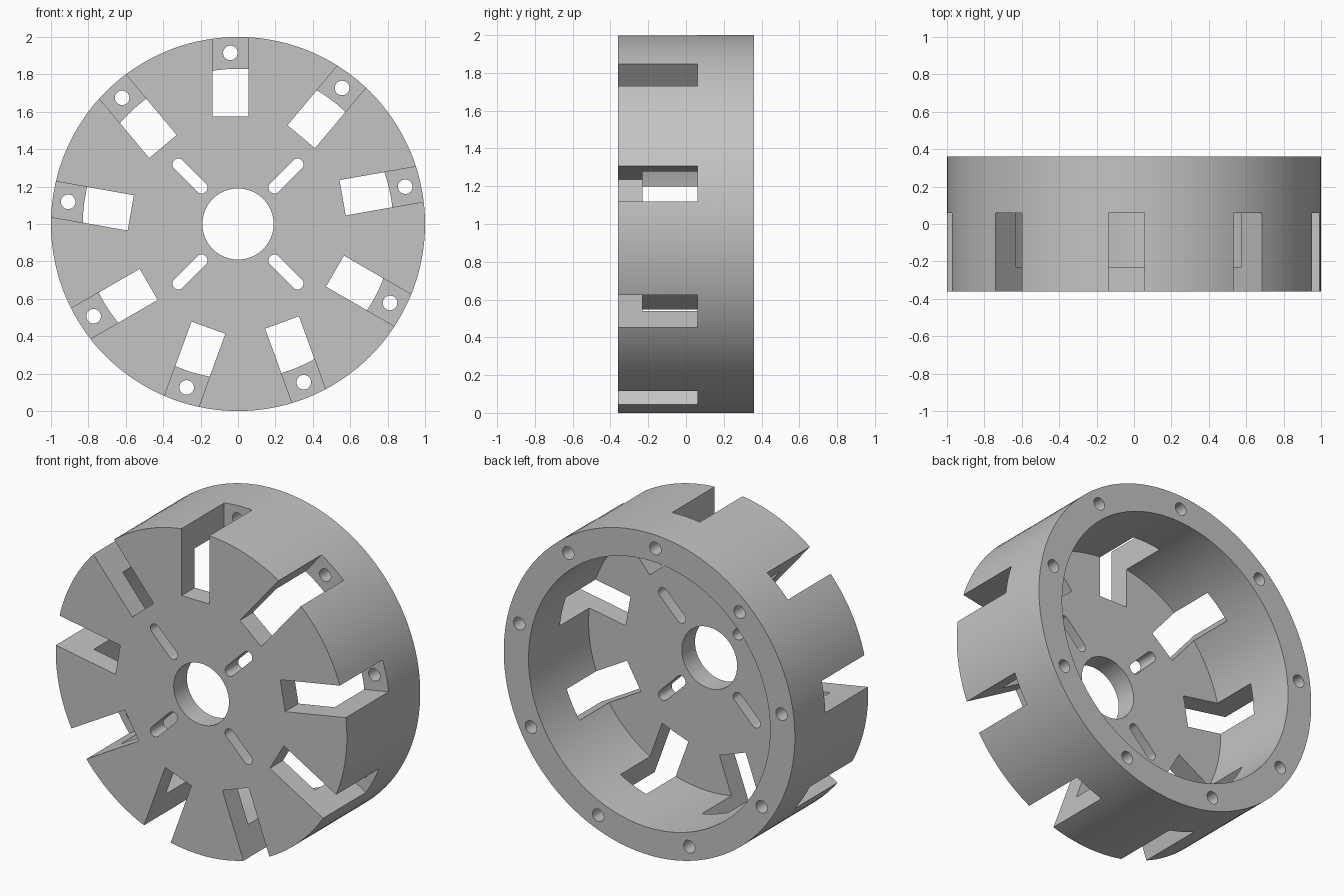
import bpy, bmesh, math
from mathutils import Matrix, Vector

if "Cube" in bpy.data.objects:
    bpy.data.objects.remove(bpy.data.objects["Cube"])

FRONT, BACK, PLATE, SLOT_END = -0.36, 0.36, -0.23, 0.06
CENTRE = Vector((0, 0, 1))


def new_object(name, bm):
    bmesh.ops.recalc_face_normals(bm, faces=bm.faces)
    mesh = bpy.data.meshes.new(name)
    bm.to_mesh(mesh)
    bm.free()
    obj = bpy.data.objects.new(name, mesh)
    obj.location = CENTRE
    bpy.context.collection.objects.link(obj)
    return obj


def prism(bm, outline, y0, y1):
    """Extrude an (x, z) outline along y."""
    a = [bm.verts.new((x, y0, z)) for x, z in outline]
    b = [bm.verts.new((x, y1, z)) for x, z in outline]
    bm.faces.new(a)
    bm.faces.new(b[::-1])
    n = len(a)
    for i in range(n):
        j = (i + 1) % n
        bm.faces.new((a[i], b[i], b[j], a[j]))


def arc(cx, cz, r, start, sweep, n):
    return [(cx + r * math.cos(start + sweep * i / n),
             cz + r * math.sin(start + sweep * i / n)) for i in range(n + 1)]


def circle(cx, cz, r, n):
    return arc(cx, cz, r, 0, math.tau, n)[:-1]


def turned(outline, angle):
    c, s = math.cos(angle), math.sin(angle)
    return [(x * c - z * s, x * s + z * c) for x, z in outline]


def cut(target, bm):
    cutter = new_object("cutter", bm)
    cutter.hide_render = True
    mod = target.modifiers.new("cut", 'BOOLEAN')
    mod.operation = 'DIFFERENCE'
    mod.solver = 'EXACT'
    mod.object = cutter
    bpy.context.view_layer.update()
    bpy.context.view_layer.objects.active = target
    bpy.ops.object.modifier_apply(modifier=mod.name)
    bpy.data.objects.remove(cutter)


# cup body: lathed profile of (radius, y), with the central bore
profile = [(0.19, FRONT), (1.0, FRONT), (1.0, BACK),
           (0.83, BACK), (0.83, PLATE), (0.19, PLATE)]
bm = bmesh.new()
N = 144
rings = [[bm.verts.new((r * math.cos(math.tau * i / N), y,
                        r * math.sin(math.tau * i / N))) for i in range(N)]
         for r, y in profile]
for k in range(len(rings)):
    p, q = rings[k], rings[(k + 1) % len(rings)]
    for i in range(N):
        j = (i + 1) % N
        bm.faces.new((p[i], p[j], q[j], q[i]))
body = new_object("slotted_rotor_cup", bm)

# nine offset slots open to the front and rim
slots, holes = bmesh.new(), bmesh.new()
for i in range(9):
    a = math.radians(40 * i)
    prism(slots, turned([(-0.137, 0.575), (0.055, 0.575),
                         (0.055, 1.2), (-0.137, 1.2)], a), FRONT - 0.1, SLOT_END)
    # screw hole through the rim behind each slot
    prism(holes, turned(circle(-0.041, 0.915, 0.039, 24), a), 0.0, BACK + 0.1)
cut(body, slots)
cut(body, holes)

# four rounded diagonal slots around the bore
diagonals = bmesh.new()
for i in range(4):
    outline = (arc(0.45, 0, 0.032, -math.pi / 2, math.pi, 10)
               + arc(0.276, 0, 0.032, math.pi / 2, math.pi, 10))
    prism(diagonals, turned(outline, math.radians(45 + 90 * i)),
          FRONT - 0.1, PLATE + 0.1)
cut(body, diagonals)

# plain grey finish
grey = bpy.data.materials.new("grey")
grey.diffuse_color = (0.55, 0.55, 0.55, 1)
grey.use_nodes = True
grey.node_tree.nodes["Principled BSDF"].inputs["Base Color"].default_value = grey.diffuse_color
body.data.materials.clear()
body.data.materials.append(grey)

bpy.ops.object.select_all(action='DESELECT')
body.select_set(True)
bpy.context.view_layer.objects.active = body
bpy.ops.object.shade_smooth_by_angle(angle=math.radians(30))
